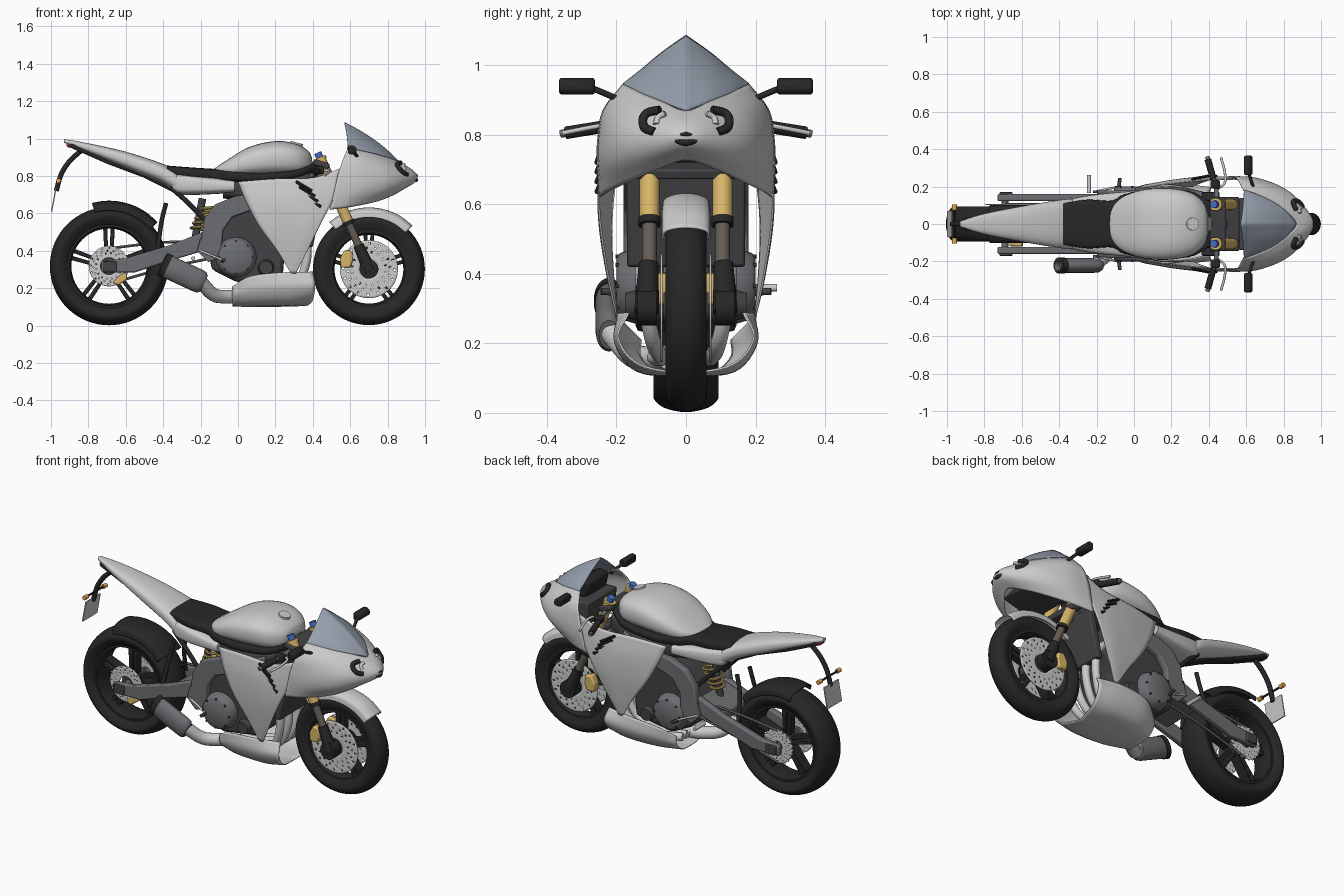
import bpy, bmesh, math
from mathutils import Vector
V, pi = Vector, math.pi

def mat(name, *c):
    m = bpy.data.materials.new(name)
    m.diffuse_color = (*c, 1)
    return m
BLACK, DARK = mat("black", .02, .02, .02), mat("dark", .055, .055, .06)
STEEL, GOLD = mat("gunmetal", .15, .155, .165), mat("gold", .68, .46, .14)
BLUE, RED = mat("blue", .06, .16, .6), mat("red", .5, .03, .03)
AMBER, GLASS = mat("amber", .8, .4, .08), mat("tinted", .3, .345, .41)
BRONZE = mat("bronze", .13, .11, .09)

def cat(P, n=6):
    """smooth curve through points of any dimension"""
    P = [V(p) for p in P]
    E = [2*P[0]-P[1]] + P + [2*P[-1]-P[-2]]
    out = []
    for a, b, c, d in zip(E, E[1:], E[2:], E[3:]):
        for k in range(n):
            t = k/n
            out.append(.5*(2*b + (c-a)*t + (2*a-5*b+4*c-d)*t*t + (3*b-a-3*c+d)*t**3))
    return out + [P[-1]]

def finish(name, bm, m=None, mirror=False, bevel=0, thick=0, angle=40):
    bmesh.ops.remove_doubles(bm, verts=bm.verts, dist=1e-5)
    bmesh.ops.recalc_face_normals(bm, faces=bm.faces)
    me = bpy.data.meshes.new(name)
    bm.to_mesh(me); bm.free()
    me.shade_smooth()
    me.set_sharp_from_angle(angle=math.radians(angle))
    ob = bpy.data.objects.new(name, me)
    bpy.context.collection.objects.link(ob)
    if m: me.materials.append(m)
    if mirror: ob.modifiers.new("mirror", 'MIRROR').use_axis = (False, True, False)
    if bevel:
        b = ob.modifiers.new("bevel", 'BEVEL'); b.width = bevel; b.segments = 2
    if thick:
        s = ob.modifiers.new("solid", 'SOLIDIFY'); s.thickness = thick; s.offset = 0
    return ob

def skin(name, rings, m=None, closed=True, loop=False, caps=False, skip=None, **kw):
    bm = bmesh.new()
    G = [[bm.verts.new(p) for p in r] for r in rings]
    R, C = len(G), len(G[0])
    for i in range(R if loop else R-1):
        for j in range(C if closed else C-1):
            if skip and skip(i, j): continue
            a, b = G[i], G[(i+1) % R]
            bm.faces.new((a[j], a[(j+1) % C], b[(j+1) % C], b[j]))
    if caps:
        bm.faces.new(G[0]); bm.faces.new(G[-1])
    return finish(name, bm, m, **kw)

def lathe(name, prof, c, d=(0, 1, 0), m=None, seg=32, sq=1, **kw):
    d = V(d).normalized()
    u = V((1, 0, 0)) if abs(d.y) > .9 else V((0, 1, 0))
    u = (u - d*u.dot(d)).normalized()
    v = d.cross(u)
    return skin(name, [[V(c)+d*h+r*(u*math.cos(2*pi*k/seg)*sq+v*math.sin(2*pi*k/seg)) for k in range(seg)]
                       for r, h in prof], m, **kw)

def cyl(name, a, b, r, m=None, r2=None, **kw):
    d = V(b)-V(a)
    return lathe(name, [(0, 0), (r, 0), (r2 or r, d.length), (0, d.length)], a, d, m, **kw)

def tube(name, pts, r, m=None, seg=10, n=6, **kw):
    Q, rings, u = cat(pts, n), [], V((.31, .52, .79))
    for i, p in enumerate(Q):
        t = (Q[min(i+1, len(Q)-1)]-Q[max(i-1, 0)]).normalized()
        u = (u - t*u.dot(t)).normalized()
        w = t.cross(u)
        rings.append([p+r*(u*math.cos(2*pi*k/seg)+w*math.sin(2*pi*k/seg)) for k in range(seg)])
    return skin(name, rings, m, caps=True, **kw)

def patch(name, rows, m=None, thick=.006, full=False, **kw):
    if full: rows = [[(x, -y, z) for x, y, z in r] for r in rows[:0:-1]] + rows
    cols = list(zip(*[cat(r) for r in rows]))
    return skin(name, [cat(c) for c in cols], m, closed=False, thick=thick, angle=70, **kw)

def prism(name, polys, y0, y1, m=None, bevel=.008, **kw):
    bm = bmesh.new()
    for P in polys:
        a, b = [[bm.verts.new((x, y, z)) for x, z in P] for y in (y0, y1)]
        bm.faces.new(a); bm.faces.new(b)
        for i in range(len(P)):
            j = (i+1) % len(P)
            bm.faces.new((a[i], a[j], b[j], b[i]))
    return finish(name, bm, m, bevel=bevel, **kw)

def loft(name, stations, m=None, p=.75):
    s = lambda c: math.copysign(abs(c)**p, c)
    A = [2*pi*k/40 for k in range(40)]
    return skin(name, [[(q[0], q[1]*s(math.cos(a)), (q[2]+q[3])/2+(q[3]-q[2])/2*s(math.sin(a))) for a in A]
                       for q in cat(stations)], m, caps=True, angle=60)

# wheels: tyre, rim, hub, split spokes
def wheel(n, x, z, R, w):
    half = [(R-.092, .75*w), (R-.067, .93*w), (R-.04, w), (R-.013, .68*w), (R, 0)]
    prof = cat(half + [(r, -y) for r, y in half[-2::-1]], 4)
    lathe(n+"_tyre", prof, (x, 0, z), m=BLACK, seg=64, loop=True)
    rw = .75*w
    lathe(n+"_rim", [(R-.085, rw), (R-.105, rw), (R-.115, .5*rw), (R-.115, -.5*rw), (R-.105, -rw), (R-.085, -rw)],
          (x, 0, z), m=BLACK, seg=64, loop=True)
    cyl(n+"_hub", (x, -.065, z), (x, .065, z), .045, DARK)
    P = lambda r, a: (x+r*math.cos(a), z+r*math.sin(a))
    S = []
    for k in range(5):
        for s in (-1, 1):
            a = pi/2+2*pi*k/5
            S.append([P(.035, a+s*.1), P(R-.107, a+s*.04), P(R-.107, a+s*.15), P(.035, a+s*.7)])
    prism(n+"_spokes", S, -.025, .025, BLACK, .004)
wheel("front", .70, .302, .299, .058)
wheel("rear", -.69, .318, .316, .093)

# drilled brake discs, calipers, sprocket and chain
def disc(name, x, y, z, r0, r1, wave=0, **kw):
    skin(name, [[(x+r*math.cos(a), y, z+r*math.sin(a)) for a in [2*pi*j/96 for j in range(96)]
                 for r in [r0+(r1-r0)*i/9+(wave*math.cos(24*a) if i == 9 else 0)]] for i in range(10)],
         skip=lambda i, j: i in (3, 5, 7) and (j+i) % 6 == 0, thick=.006, **kw)
disc("front_brake_disc", .70, .07, .302, .05, .155, mirror=True)
disc("rear_brake_disc", -.69, -.085, .318, .045, .108)
disc("rear_sprocket", -.69, .105, .318, .03, .1, .005)
prism("front_caliper", [[(.55, .31), (.545, .36), (.57, .405), (.61, .4), (.615, .35), (.6, .31)]], .05, .10, GOLD, mirror=True)
prism("rear_caliper", [[(-.67, .23), (-.64, .215), (-.59, .25), (-.6, .285), (-.63, .27)]], -.12, -.07, GOLD)
for s in (-1, 1):
    tube("chain_run", [(-.69, .105, .318+.095*s), (-.4, .105, .375+.07*s), (-.1, .105, .41+.04*s)], .008, STEEL, seg=6)

# front fork with clamps
fork = lambda z, y=.105: (.70-(z-.302)*.44, y, z)
cyl("fork_upper", fork(.55), fork(.89), .029, GOLD, mirror=True)
cyl("fork_slider", fork(.36), fork(.57), .021, BRONZE, mirror=True)
cyl("fork_collar", fork(.54), fork(.56), .032, BLACK, mirror=True)
cyl("fork_foot", fork(.29, .113), fork(.43, .108), .036, BLACK, .028, mirror=True)
cyl("axle_boss", (.70, .085, .302), (.70, .14, .302), .05, BLACK, mirror=True)
cyl("fork_cap", fork(.88), fork(.925), .02, BLUE, mirror=True)
cyl("fork_cap_ring", fork(.885), fork(.9), .034, GOLD, mirror=True)
for z in (.70, .865):
    x = fork(z)[0]
    prism("triple_clamp", [[(x-.05, z-.005), (x-.04, z+.025), (x+.04, z), (x+.03, z-.03)]], -.145, .145, DARK)

# controls and mirrors
tube("handlebar", [(.445, .1, .85), (.44, .18, .835), (.42, .27, .82), (.392, .36, .803)], .012, STEEL, mirror=True)
cyl("grip", (.424, .24, .823), (.395, .345, .806), .018, BLACK, mirror=True)
prism("switch_box", [[(.41, .81), (.41, .85), (.46, .85), (.46, .81)]], .19, .235, BLACK, mirror=True)
tube("lever", [(.45, .19, .83), (.485, .22, .83), (.485, .28, .82), (.465, .355, .805)], .007, mirror=True)
tube("mirror_stem", [(.64, .19, .90), (.625, .235, .92), (.61, .28, .938)], .009, BLACK, mirror=True)
prism("mirror_head", [[(.588, .918), (.588, .962), (.615, .965), (.634, .95), (.634, .925), (.615, .915)]], .262, .365, BLACK, mirror=True)
prism("dashboard", [[(.60, .87), (.58, .96), (.64, .975), (.72, .92), (.70, .86)]], -.1, .1, BLACK, .015)
prism("inner_cowl", [[(.57, .72), (.56, .86), (.72, .86), (.80, .76), (.66, .72)]], -.14, .14, DARK)

# nose cowl, screen, side panels, belly pan
patch("nose_cowl", [
    [(.868, 0, .868), (.925, 0, .835), (.957, 0, .80), (.94, 0, .765), (.88, 0, .73)],
    [(.81, .07, .895), (.87, .085, .85), (.90, .10, .80), (.89, .10, .75), (.83, .09, .70)],
    [(.72, .13, .92), (.77, .165, .87), (.80, .187, .80), (.79, .187, .73), (.74, .165, .665)],
    [(.63, .17, .94), (.65, .22, .88), (.66, .24, .80), (.65, .242, .72), (.60, .225, .635)],
    [(.585, .18, .945), (.555, .237, .87), (.53, .252, .79), (.515, .254, .72), (.49, .248, .62)]], full=True)
patch("windscreen", [
    [(.57, 0, 1.085), (.67, 0, 1.03), (.77, 0, .96), (.87, 0, .868)],
    [(.58, .07, 1.035), (.66, .075, 1.0), (.74, .075, .95), (.81, .07, .896)],
    [(.585, .13, .985), (.63, .135, .97), (.68, .135, .945), (.72, .13, .92)],
    [(.588, .18, .946), (.592, .18, .945), (.596, .179, .944), (.60, .178, .943)]], GLASS, mirror=True)
patch("side_panel", [
    [(.545, .24, .84), (.40, .235, .79), (.2, .215, .785), (0, .185, .77)],
    [(.52, .25, .70), (.38, .25, .68), (.22, .235, .67), (.045, .205, .66)],
    [(.45, .248, .56), (.36, .248, .54), (.25, .235, .53), (.115, .215, .53)],
    [(.37, .225, .40), (.33, .225, .39), (.28, .22, .39), (.21, .21, .40)],
    [(.31, .2, .28), (.30, .2, .28), (.29, .2, .28), (.28, .2, .285)]], mirror=True)
patch("belly_pan", [
    [(-.03, .13, .21), (-.03, .13, .16), (-.03, .08, .115), (-.03, 0, .105)],
    [(.07, .185, .265), (.10, .188, .19), (.10, .13, .12), (.10, 0, .103)],
    [(.25, .195, .285), (.28, .203, .2), (.28, .14, .122), (.28, 0, .105)],
    [(.40, .165, .287), (.412, .195, .215), (.40, .135, .14), (.375, 0, .11)]], mirror=True)
for k in range(4):
    x, z = .31+.016*k, .77-.028*k
    cyl("side_vent", (x, .24-.002*k, z), (x+.085, .256, z-.05), .008, BLACK, mirror=True, seg=8)
tube("headlight", [(.868, .075, .872), (.852, .112, .863), (.86, .124, .842), (.882, .118, .82), (.903, .09, .808)], .013, BLACK, mirror=True)
tube("headlight_lens", [(.888, .06, .862), (.882, .08, .85), (.894, .086, .83)], .009, mirror=True)
tube("nose_intake", [(.935, -.042, .79), (.953, 0, .778), (.935, .042, .79)], .01, BLACK)
tube("nose_intake_lip", [(.935, -.042, .792), (.957, 0, .802), (.935, .042, .792)], .006, BLACK)

# tank, seat, tail
loft("fuel_tank", [(-.135, .07, .80, .835), (-.06, .145, .79, .885), (.06, .185, .79, .955), (.2, .19, .795, .987),
                   (.31, .165, .80, .972), (.375, .11, .82, .935), (.395, .05, .85, .90)])
cyl("filler_cap", (.31, 0, .96), (.315, 0, .979), .034)
loft("seat", [(-.38, .11, .80, .856), (-.25, .13, .785, .846), (-.12, .125, .77, .838), (-.05, .16, .765, .835),
              (.1, .185, .765, .82), (.3, .175, .785, .835), (.42, .11, .83, .875)], BLACK, .5)
loft("tail", [(-.93, .015, .978, .998), (-.8, .055, .925, .975), (-.6, .095, .84, .93), (-.42, .125, .765, .872),
              (-.34, .135, .715, .835), (-.3, .13, .70, .80)])
loft("side_cover", [(-.35, .125, .72, .81), (-.31, .14, .70, .815), (-.2, .158, .70, .80), (-.02, .175, .71, .78)], None, .5)
prism("under_tail", [[(-.91, .958), (-.89, .975), (-.6, .87), (-.35, .75), (-.3, .69), (-.5, .79), (-.7, .865)]], -.035, .035, BLACK)
cyl("tail_light", (-.905, -.02, .965), (-.905, .02, .965), .012, RED)
tube("plate_hanger", [(-.84, 0, .935), (-.90, 0, .88), (-.945, 0, .81), (-.972, 0, .72)], .014, BLACK)
prism("number_plate", [[(-.977, .735), (-.97, .735), (-.993, .61), (-1, .61)]], -.07, .07, None, .001)
cyl("indicator_stem", (-.96, -.08, .775), (-.96, .08, .775), .006, BLACK, seg=8)
cyl("indicator", (-.96, .075, .775), (-.96, .105, .775), .013, AMBER, mirror=True, seg=12)

# mudguards
def guard(name, x, z, R, w, a0, a1, m):
    patch(name, [[(x+(R-d)*math.cos(t), y*w, z+(R-d)*math.sin(t)) for y, d in
                  ((-1, .05), (-.9, .018), (-.5, .004), (0, 0), (.5, .004), (.9, .018), (1, .05))]
                 for t in [math.radians(a0+(a1-a0)*k/6) for k in range(7)]], m)
guard("front_mudguard", .70, .302, .327, .068, 45, 130, None)
guard("rear_mudguard", -.69, .318, .347, .1, 105, 42, BLACK)
tube("mudguard_stay", [(-.385, .06, .655), (-.41, .07, .55), (-.43, .11, .40)], .012, BLACK, mirror=True)

# frame, swingarm, shock, engine
prism("swingarm", [[(-.73, .345), (-.6, .36), (-.35, .435), (-.18, .505), (-.12, .49), (-.12, .42), (-.4, .335), (-.55, .285), (-.73, .285)]],
      .122, .16, STEEL, mirror=True)
prism("swingarm_bridge", [[(-.34, .38), (-.34, .43), (-.18, .49), (-.14, .42)]], -.13, .13, STEEL)
prism("axle_adjuster", [[(-.72, .29), (-.72, .345), (-.65, .345), (-.65, .29)]], .15, .17, DARK, .004, mirror=True)
cyl("rear_axle", (-.69, -.16, .318), (-.69, .16, .318), .018, STEEL)
prism("main_frame", [[(-.2, .44), (-.18, .57), (-.12, .65), (-.02, .69), (.08, .71), (.3, .78), (.3, .7), (.08, .62), (-.03, .58), (-.08, .51),
                      (-.09, .38), (-.17, .37)]], .135, .18, STEEL, mirror=True)
tube("subframe", [(-.36, .1, .74), (-.27, .115, .66), (-.16, .13, .55)], .013, BLACK, mirror=True)
cyl("steering_head", (.38, 0, .87), (.47, 0, .68), .045, STEEL)
cyl("shock_body", (-.23, 0, .46), (-.19, 0, .68), .02, DARK)
tube("shock_spring", [(-.215+.012*k/6+.042*math.cos(k*pi/3), .042*math.sin(k*pi/3), .51+.0042*k) for k in range(31)], .008, GOLD, seg=8, n=3)
prism("engine_block", [[(-.14, .30), (-.17, .45), (-.08, .58), (.1, .68), (.3, .67), (.33, .5), (.25, .4), (.24, .27), (0, .23)]], -.145, .145, DARK, .02)
loft("airbox", [(-.08, .13, .68, .8), (.2, .18, .66, .8), (.42, .12, .72, .84)], DARK, .5)
prism("radiator", [[(.36, .42), (.40, .42), (.46, .70), (.42, .71)]], -.17, .17, DARK)
for s in (-1, 1):
    lathe("crank_cover", [(0, .06), (.08, .06), (.095, .05), (.11, 0), (.11, -.03)], (-.01, .14*s, .365), (0, s, 0), STEEL)
    lathe("small_cover", [(0, .035), (.035, .035), (.045, 0)], (.15, .14*s, .31), (0, s, 0), DARK)
    for k in range(8):
        x, z = -.01+.085*math.cos(k*pi/4), .365+.085*math.sin(k*pi/4)
        cyl("cover_bolt", (x, .19*s, z), (x, .203*s, z), .006, DARK, seg=8)
prism("rear_set_plate", [[(-.2, .47), (-.14, .47), (-.1, .36), (-.16, .34), (-.22, .40)]], .165, .18, STEEL, .004, mirror=True)
cyl("foot_peg", (-.085, .17, .345), (-.075, .245, .35), .01, DARK, mirror=True)
cyl("pedal", (-.2, .175, .40), (-.08, .2, .35), .006, None, mirror=True, seg=10)
cyl("passenger_peg", (-.24, .165, .36), (-.24, .262, .36), .011, seg=12)

# exhaust
for y in (-.12, -.04, .04, .12):
    tube("header_pipe", [(.29, y, .56), (.36, y*1.05, .48), (.365, y, .34), (.30, y*.8, .21), (.15, y*.6, .16), (0, y*.5-.03, .16)], .023)
tube("collector_pipe", [(.05, -.05, .16), (-.05, -.09, .155), (-.13, -.15, .165), (-.2, -.215, .235)], .036, seg=20)
lathe("muffler", [(0, 0), (.045, 0), (.06, .015), (.063, .04), (.063, .225), (.055, .25), (.045, .25), (.045, .22), (0, .22)],
      (-.18, -.222, .225), (-.25, 0, .115), STEEL, sq=.62)
lathe("muffler_band", [(.06, .215), (.067, .215), (.067, .245), (.05, .252)], (-.18, -.222, .225), (-.25, 0, .115), BLACK, sq=.64)
